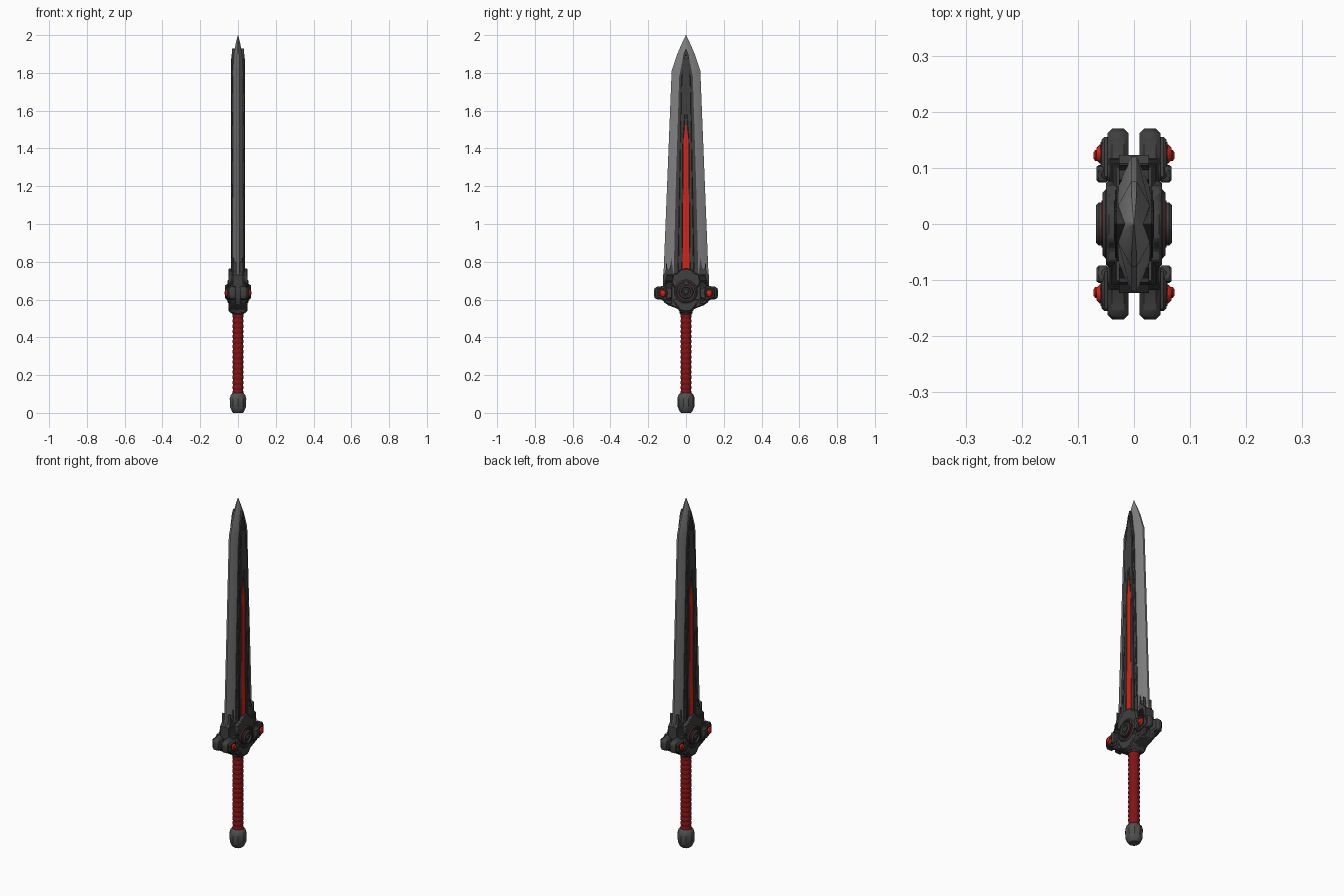
import bpy, bmesh, math

if "Cube" in bpy.data.objects:
    bpy.data.objects.remove(bpy.data.objects["Cube"])


def material(name, rgb):
    m = bpy.data.materials.new(name)
    m.use_nodes = True
    m.diffuse_color = (*rgb, 1)
    m.node_tree.nodes["Principled BSDF"].inputs["Base Color"].default_value = (*rgb, 1)
    return m


steel = material("steel", (0.21, 0.21, 0.21))
dark = material("dark metal", (0.05, 0.05, 0.052))
black = material("black groove", (0.022, 0.022, 0.024))
red = material("bright red", (0.68, 0.018, 0.008))
wrap = material("dark red wrap", (0.22, 0.007, 0.008))
grey = material("pommel grey", (0.08, 0.08, 0.082))


def finish(name, bm, mats, mirror=(False, False), bevel=0):
    bmesh.ops.recalc_face_normals(bm, faces=bm.faces)
    me = bpy.data.meshes.new(name)
    bm.to_mesh(me)
    bm.free()
    for m in mats:
        me.materials.append(m)
    ob = bpy.data.objects.new(name, me)
    bpy.context.collection.objects.link(ob)
    bpy.ops.object.select_all(action='DESELECT')
    ob.select_set(True)
    bpy.context.view_layer.objects.active = ob
    bpy.ops.object.shade_smooth_by_angle(angle=math.radians(30))
    if bevel:
        b = ob.modifiers.new("Bevel", 'BEVEL')
        b.width, b.segments = bevel, 1
    if any(mirror):
        mod = ob.modifiers.new("Mirror", 'MIRROR')
        mod.use_axis = (*mirror, False)
        mod.use_mirror_merge = False
    return ob


def plate(name, outline, x0, x1, mat, sym=False, bevel=0.0):
    """Extrude a (y, z) outline along x; sym reflects the outline, otherwise the part repeats at -y."""
    pts = outline + [(-y, z) for y, z in reversed(outline) if y > 0] if sym else outline
    bm = bmesh.new()
    a = [bm.verts.new((x0, y, z)) for y, z in pts]
    b = [bm.verts.new((x1, y, z)) for y, z in pts]
    bm.faces.new(a)
    bm.faces.new(b)
    for i in range(len(a)):
        j = (i + 1) % len(a)
        bm.faces.new((a[i], a[j], b[j], b[i]))
    return finish(name, bm, [mat], (True, not sym), bevel)


def lathe(name, profile, mat, sides=24, along_x=False, centre=(0, 0), mirror=(False, False)):
    """Revolve (radius, distance) points about z, or about x through a (y, z) centre."""
    bm = bmesh.new()
    rings = []
    for r, d in profile:
        ring = []
        for k in range(sides):
            t = math.tau * (k + 0.5) / sides
            u, v = r * math.cos(t), r * math.sin(t)
            co = (d, centre[0] + u, centre[1] + v) if along_x else (u, v, d)
            ring.append(bm.verts.new(co))
        rings.append(ring)
    for p, q in zip(rings, rings[1:]):
        for k in range(sides):
            n = (k + 1) % sides
            bm.faces.new((p[k], p[n], q[n], q[k]))
    bm.faces.new(rings[0])
    bm.faces.new(rings[-1])
    return finish(name, bm, [mat], mirror)


# Bevelled steel blade lofted from flattened hexagons
bm = bmesh.new()
rings = []
for z, w, i, t, e in [(0.66, .122, .07, .028, .005), (1.81, .076, .034, .028, .005),
                      (1.9, .046, .014, .021, .004), (1.96, .02, .006, .011, .002),
                      (2.0, .001, .0005, .001, .0005)]:
    pts = [(e, w), (t, i), (t, -i), (e, -w), (-e, -w), (-t, -i), (-t, i), (-e, w)]
    rings.append([bm.verts.new((x, y, z)) for x, y in pts])
for p, q in zip(rings, rings[1:]):
    for k in range(8):
        n = (k + 1) % 8
        bm.faces.new((p[k], p[n], q[n], q[k]))
bm.faces.new(rings[0])
bm.faces.new(rings[-1])
finish("blade", bm, [steel])

# Dark core on both blade faces, with rails and a red inlay
plate("blade_core", [(.066, .7), (.054, 1.2), (.036, 1.78), (.012, 1.9), (0, 1.93)],
      0, .031, dark, True)
plate("core_groove", [(.046, .76), (.027, 1.78), (0, 1.88)], 0, .0315, black, True)
plate("core_rail", [(.021, .74), (.042, .74), (.024, 1.76), (.003, 1.9), (.003, 1.6), (.015, 1.45)],
      .02, .036, dark, False, .002)
plate("red_inlay", [(.018, .755), (.012, 1.45), (.006, 1.5), (0, 1.56)], .02, .0345, red, True)
plate("core_spine", [(.005, 1.53), (.004, 1.8), (0, 1.9)], .02, .0355, dark, True)

# Armour segments along the core edges
for n in range(5):
    z = 0.82 + n * 0.19
    y = 0.061 - n * 0.0065
    plate("core_segment", [(y - .011, z), (y, z + .012), (y - .005, z + .13), (y - .015, z + .142)],
          .02, .0335, dark)

# Stepped dark sleeve at the blade root
plate("root_sleeve", [(.122, .66), (.123, .73), (.108, .745), (.104, .8), (.096, .75),
                      (.085, .77), (.078, .82), (.068, .75), (.05, .72), (.05, .66)],
      -.008, .027, dark)
for n in range(6):
    z = 0.672 + n * 0.011
    y = 0.118 - n * 0.003
    plate("sleeve_rib", [(0, z), (y, z), (y, z + .006), (0, z + .006)],
          -.01, .046 - n * .0025, dark, True, .002)

# Guard body and raised crown
plate("guard_body", [(0, .528), (.03, .528), (.042, .55), (.1, .572), (.115, .6), (.115, .67),
                     (.1, .69), (0, .69)], -.012, .044, dark, True, .006)
plate("guard_crown", [(0, .7), (.06, .66), (.078, .69), (.068, .735), (.045, .74), (.03, .76),
                      (0, .765)], .01, .05, dark, True, .005)
plate("guard_chin", [(0, .535), (.028, .54), (.05, .565), (.07, .6), (0, .6)],
      .01, .05, dark, True, .005)

# Layered wings with a slot between the two sides
plate("wing", [(.07, .57), (.11, .577), (.125, .6), (.162, .602), (.17, .615), (.17, .655),
               (.16, .667), (.12, .672), (.1, .685), (.07, .685)],
      .01, .047, dark, False, .008)
plate("wing_plate", [(.08, .59), (.115, .597), (.152, .609), (.155, .655), (.115, .665),
                     (.08, .67)], .04, .058, dark, False, .005)
plate("wing_clamp", [(.074, .61), (.1, .6), (.106, .615), (.1, .635), (.106, .655), (.1, .668),
                     (.074, .66)], .045, .067, dark, False, .004)
plate("wing_recess", [(.103, .606), (.146, .613), (.146, .654), (.103, .66)], .05, .0595, black)
plate("wing_gem", [(.108, .615), (.125, .61), (.142, .625), (.14, .65), (.118, .655), (.108, .64)],
      .05, .067, red, False, .006)
lathe("gem_stud", [(.011, .06), (.011, .069), (.006, .072)], red, 8, True, (.122, .634), (True, True))

# Round hub with concentric rings
hub = (0, .642)
lathe("hub_base", [(.062, .03), (.062, .051), (.056, .056), (.05, .056), (.048, .05)],
      dark, 24, True, hub, (True, False))
lathe("hub_red_ring", [(.042, .04), (.042, .0575)], wrap, 24, True, hub, (True, False))
lathe("hub_ring", [(.039, .04), (.039, .062), (.034, .068), (.026, .068), (.022, .06)],
      dark, 24, True, hub, (True, False))
lathe("hub_cap", [(.016, .05), (.016, .063), (.01, .068)], dark, 12, True, hub, (True, False))

# Ribbed grip with end collar
grip = [(.024, .09)]
ribs = 16
for n in range(ribs):
    z = .095 + n * .027
    grip += [(.026, z), (.0295, z + .007), (.0295, z + .018), (.026, z + .025)]
lathe("grip", grip, wrap, 20)
lathe("grip_collar", [(.03, .522), (.036, .53), (.036, .55), (.03, .556)], dark, 16)

# Faceted pommel
lathe("pommel", [(.026, 0), (.033, .006), (.045, .034), (.046, .075), (.04, .096), (.03, .106)],
      grey, 10)
